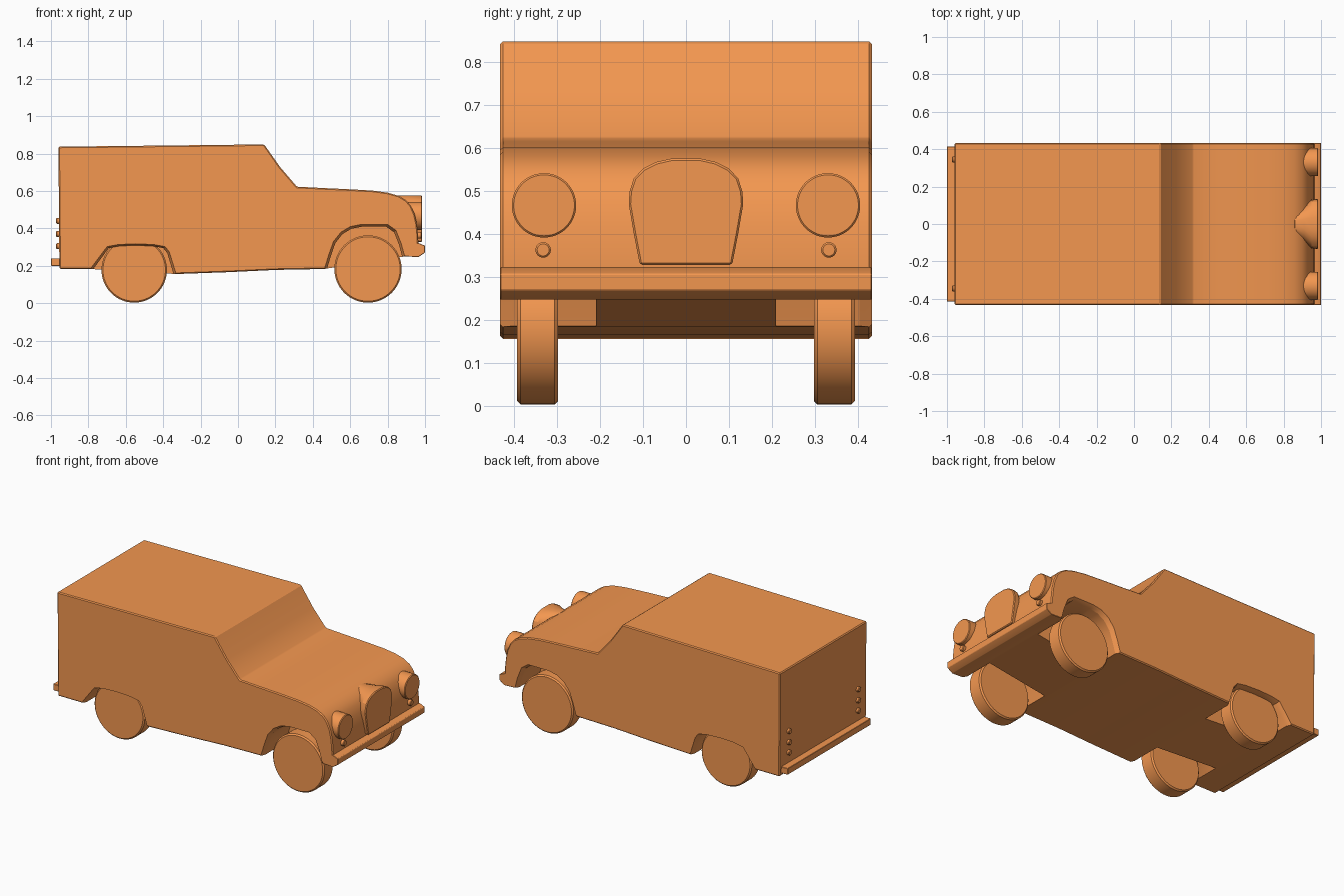
import bpy, bmesh, math
from mathutils import Matrix

if "Cube" in bpy.data.objects:
    bpy.data.objects.remove(bpy.data.objects["Cube"])

paint = bpy.data.materials.new("orange")
paint.diffuse_color = (0.9, 0.31, 0.08, 1)
paint.use_nodes = True
paint.node_tree.nodes["Principled BSDF"].inputs["Base Color"].default_value = paint.diffuse_color


def finish(obj, bevel=0.0, angle=35, cutters=()):
    """Apply chamfer and cuts, then shade smooth with sharp edges."""
    bpy.ops.object.select_all(action='DESELECT')
    bpy.context.view_layer.objects.active = obj
    obj.select_set(True)
    if bevel:
        m = obj.modifiers.new("bevel", 'BEVEL')
        m.width, m.segments = bevel, 1
        m.limit_method, m.angle_limit = 'ANGLE', math.radians(angle)
        bpy.ops.object.modifier_apply(modifier=m.name)
    for c in cutters:
        m = obj.modifiers.new("cut", 'BOOLEAN')
        m.operation, m.object, m.solver = 'DIFFERENCE', c, 'EXACT'
        bpy.ops.object.modifier_apply(modifier=m.name)
    bpy.ops.object.shade_smooth_by_angle(angle=math.radians(24))
    for c in cutters:
        bpy.data.objects.remove(c)


def make(name, bm):
    bmesh.ops.recalc_face_normals(bm, faces=bm.faces)
    me = bpy.data.meshes.new(name)
    bm.to_mesh(me)
    bm.free()
    me.materials.append(paint)
    obj = bpy.data.objects.new(name, me)
    bpy.context.collection.objects.link(obj)
    return obj


def loft(name, sections):
    """Closed solid through matching rings of 3D points."""
    bm = bmesh.new()
    rings = [[bm.verts.new(p) for p in s] for s in sections]
    n = len(rings[0])
    for a, b in zip(rings, rings[1:]):
        for i in range(n):
            j = (i + 1) % n
            bm.faces.new((a[i], a[j], b[j], b[i]))
    bm.faces.new(rings[0])
    bm.faces.new(rings[-1])
    return make(name, bm)


def side_prism(name, profile, half_width):
    return loft(name, [[(x, y, z) for x, z in profile] for y in (-half_width, half_width)])


def cylinder(name, centre, radius, depth, axis, bevel, sides=48):
    bm = bmesh.new()
    rot = Matrix.Rotation(math.pi / 2, 4, 'X' if axis == 'y' else 'Y')
    bmesh.ops.create_cone(bm, cap_ends=True, segments=sides, radius1=radius, radius2=radius,
                          depth=depth, matrix=Matrix.Translation(centre) @ rot)
    obj = make(name, bm)
    finish(obj, bevel)
    return obj


# Body shell: side silhouette extruded across the width
body = side_prism("body", [
    (-0.955, 0.183), (-0.96, 0.837), (-0.4, 0.843), (0.14, 0.849), (0.225, 0.728),
    (0.315, 0.623), (0.45, 0.616), (0.6, 0.609), (0.72, 0.602), (0.80, 0.591),
    (0.86, 0.574), (0.90, 0.55), (0.925, 0.52), (0.945, 0.475), (0.957, 0.42),
    (0.963, 0.36), (0.965, 0.30), (0.96, 0.25), (0.89, 0.25),
    (0.46, 0.183), (0.2, 0.178), (-0.05, 0.166), (-0.33, 0.156), (-0.79, 0.183)], 0.433)

# Wheel arch recesses with a chamfered lip
front_arch = [(0.44, 0.1), (0.462, 0.185), (0.485, 0.26), (0.51, 0.33), (0.55, 0.38), (0.60, 0.41),
              (0.66, 0.422), (0.80, 0.422), (0.845, 0.39), (0.873, 0.32), (0.892, 0.25), (0.91, 0.1)]
rear_arch = [(-0.315, 0.1), (-0.331, 0.158), (-0.35, 0.22), (-0.367, 0.275), (-0.39, 0.303),
             (-0.45, 0.314), (-0.55, 0.318), (-0.64, 0.314), (-0.70, 0.303), (-0.74, 0.25),
             (-0.785, 0.19), (-0.83, 0.1)]
cutters = []
for arch, cx in ((front_arch, 0.68), (rear_arch, -0.555)):
    small = [(cx + (x - cx) * 0.94, 0.1 + (z - 0.1) * 0.96) for x, z in arch]
    for s in (-1, 1):
        c = loft("arch_cutter", [[(x, s * y, z) for x, z in prof]
                                 for y, prof in ((0.21, small), (0.405, small), (0.434, arch), (0.46, arch))])
        c.hide_render = True
        cutters.append(c)
finish(body, 0.006, 40, cutters)

# Wheels
for end, x, r in (("front", 0.695, 0.18), ("rear", -0.555, 0.175)):
    for side, s in (("right", -1), ("left", 1)):
        cylinder(f"{end}_{side}_wheel", (x, s * 0.346, r + 0.003), r, 0.096, 'y', 0.008, 64)

# Bumpers
finish(side_prism("front_bumper", [(0.89, 0.25), (0.965, 0.247), (0.999, 0.27), (1.0, 0.307),
                                   (0.965, 0.322), (0.94, 0.322)], 0.433), 0.002)
finish(side_prism("rear_bumper", [(-0.95, 0.2), (-1.0, 0.2), (-1.0, 0.24), (-0.95, 0.24)], 0.415), 0.002)

# Grille shell, widening out of the curved nose
half = [(0.108, 0.328), (0.122, 0.40), (0.134, 0.47), (0.132, 0.50), (0.122, 0.53),
        (0.10, 0.553), (0.07, 0.568), (0.035, 0.576)]
outline = half + [(-y, z) for y, z in reversed(half)]
grille = loft("grille", [[(x, y * k, z) for y, z in outline]
                         for x, k in ((0.855, 0.5), (0.91, 0.72), (0.95, 0.97), (0.985, 1))])
finish(grille, 0.005, 55)

# Lights
for side, s in (("right", -1), ("left", 1)):
    cylinder(f"{side}_headlight", (0.9375, s * 0.331, 0.467), 0.075, 0.095, 'x', 0.004)
    cylinder(f"{side}_indicator", (0.965, s * 0.333, 0.363), 0.018, 0.034, 'x', 0.004, 24)
    for i, z in enumerate((0.305, 0.37, 0.44)):
        cylinder(f"{side}_tail_light_{i + 1}", (-0.96, s * 0.345, z), 0.016, 0.024, 'x', 0.004, 24)
